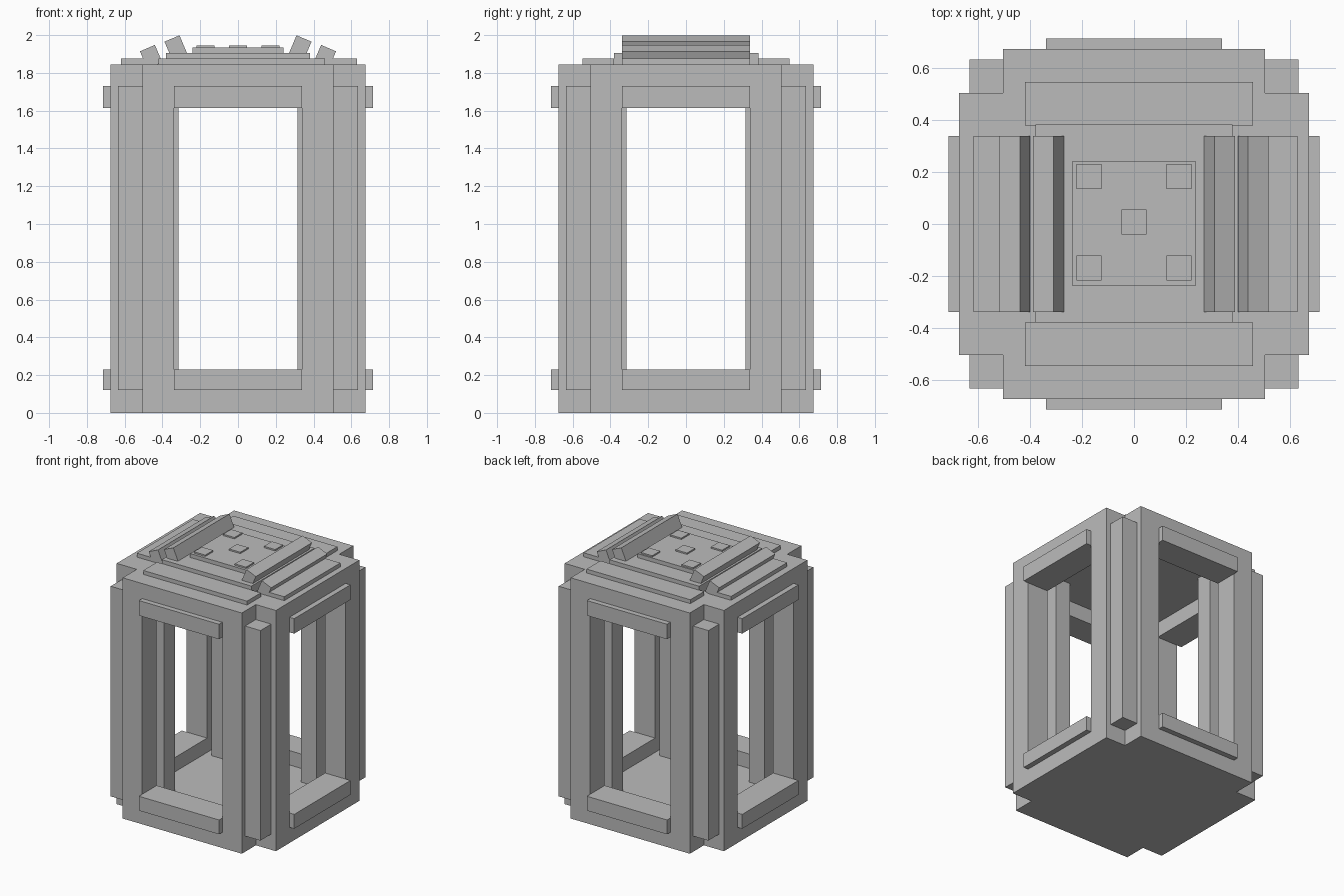
import bpy, bmesh
from math import radians
from mathutils import Matrix

cube = bpy.data.objects.get("Cube")
if cube:
    bpy.data.objects.remove(cube, do_unlink=True)

GREY = (0.5, 0.5, 0.5, 1)
grey = bpy.data.materials.new("plain grey")
grey.use_nodes = True
grey.diffuse_color = GREY
grey.node_tree.nodes["Principled BSDF"].inputs["Base Color"].default_value = GREY

OUT, NOTCH, OPEN = 0.675, 0.505, 0.34    # outer wall, corner notch, window half width
LOW, HIGH, ROOF = 0.12, 1.73, 1.845      # floor level, ceiling level, roof level


def finish(name, bm):
    bmesh.ops.recalc_face_normals(bm, faces=bm.faces)
    mesh = bpy.data.meshes.new(name)
    bm.to_mesh(mesh)
    bm.free()
    mesh.materials.append(grey)
    obj = bpy.data.objects.new(name, mesh)
    bpy.context.collection.objects.link(obj)
    return obj


def box(name, x, y, z, tilt=0):
    """Box from (min, max) ranges, optionally tilted about its own y axis."""
    bm = bmesh.new()
    mid = [(a + b) / 2 for a, b in (x, y, z)]
    size = [b - a for a, b in (x, y, z)]
    turn = Matrix.Rotation(radians(tilt), 4, 'Y')
    bmesh.ops.create_cube(bm, size=1, matrix=Matrix.Translation(mid) @ turn @ Matrix.Diagonal(size + [1]))
    return finish(name, bm)


def span(sign, a, b):
    return tuple(sorted((sign * a, sign * b)))


# Body: notched-corner prism
bm = bmesh.new()
outline = []
for sx, sy in ((1, 1), (-1, 1), (-1, -1), (1, -1)):
    corner = [(OUT * sx, NOTCH * sy), (NOTCH * sx, NOTCH * sy), (NOTCH * sx, OUT * sy)]
    outline += corner if sx == sy else corner[::-1]
base = bm.faces.new([bm.verts.new((x, y, 0)) for x, y in outline])
top = bmesh.ops.extrude_face_region(bm, geom=[base])["geom"]
bmesh.ops.translate(bm, vec=(0, 0, ROOF), verts=[v for v in top if isinstance(v, bmesh.types.BMVert)])
body = finish("body_frame", bm)

# Hollow room and the window openings through both axes
room, hole = (-0.5, 0.5), (-OPEN, OPEN)
for x, y in ((room, room), (hole, (-1, 1)), ((-1, 1), hole)):
    cutter = box("cutter", x, y, (LOW, HIGH))
    cutter.hide_render = True
    mod = body.modifiers.new("cut", 'BOOLEAN')
    mod.operation, mod.solver, mod.object = 'DIFFERENCE', 'EXACT', cutter
    bpy.context.view_layer.objects.active = body
    bpy.ops.object.modifier_apply(modifier=mod.name)
    bpy.data.objects.remove(cutter, do_unlink=True)

# Sills and lintels on all four sides
for part, z in (("sill", (LOW, 0.23)), ("lintel", (1.615, HIGH))):
    for s, along_y, along_x in ((-1, "front", "right"), (1, "back", "left")):
        box(f"{along_y}_{part}", hole, span(s, 0.5, 0.715), z)
        box(f"{along_x}_{part}", span(s, 0.5, 0.715), hole, z)

# Square posts in the notches and inside the room
for sx, side in ((-1, "right"), (1, "left")):
    for sy, end in ((-1, "front"), (1, "back")):
        for name, a, b in (("corner_post", NOTCH, 0.635), ("inner_post", 0.315, 0.445)):
            box(f"{end}_{side}_{name}", span(sx, a, b), span(sy, a, b), (LOW, HIGH))

# Roof strips and stepped centre plates
for s, end in ((-1, "front"), (1, "back")):
    box(f"{end}_roof_strip", (-0.42, 0.46), span(s, 0.38, 0.547), (ROOF, 1.875))
box("right_roof_strip", (-0.62, -0.43), hole, (ROOF, 1.875))
box("left_roof_strip", (0.44, 0.63), hole, (ROOF, 1.875))
box("roof_plate", (-0.38, 0.38), (-0.38, 0.383), (ROOF, 1.905))
box("raised_plate", (-0.24, 0.24), (-0.238, 0.242), (1.905, 1.935))

# Small square studs
for i, (x, y) in enumerate(((-0.173, -0.17), (0.173, -0.17), (0, 0.008), (-0.173, 0.183), (0.173, 0.183))):
    box(f"roof_stud_{i + 1}", (x - 0.048, x + 0.048), (y - 0.048, y + 0.048), (1.93, 1.946))

# Tilted rails along both sides of the roof
for s, side in ((-1, "right"), (1, "left")):
    for name, x, z in (("outer", 0.46, 1.885), ("inner", 0.33, 1.936)):
        box(f"{side}_{name}_rail", (s * x - 0.043, s * x + 0.043), hole, (z - 0.05, z + 0.05), s * 23)
